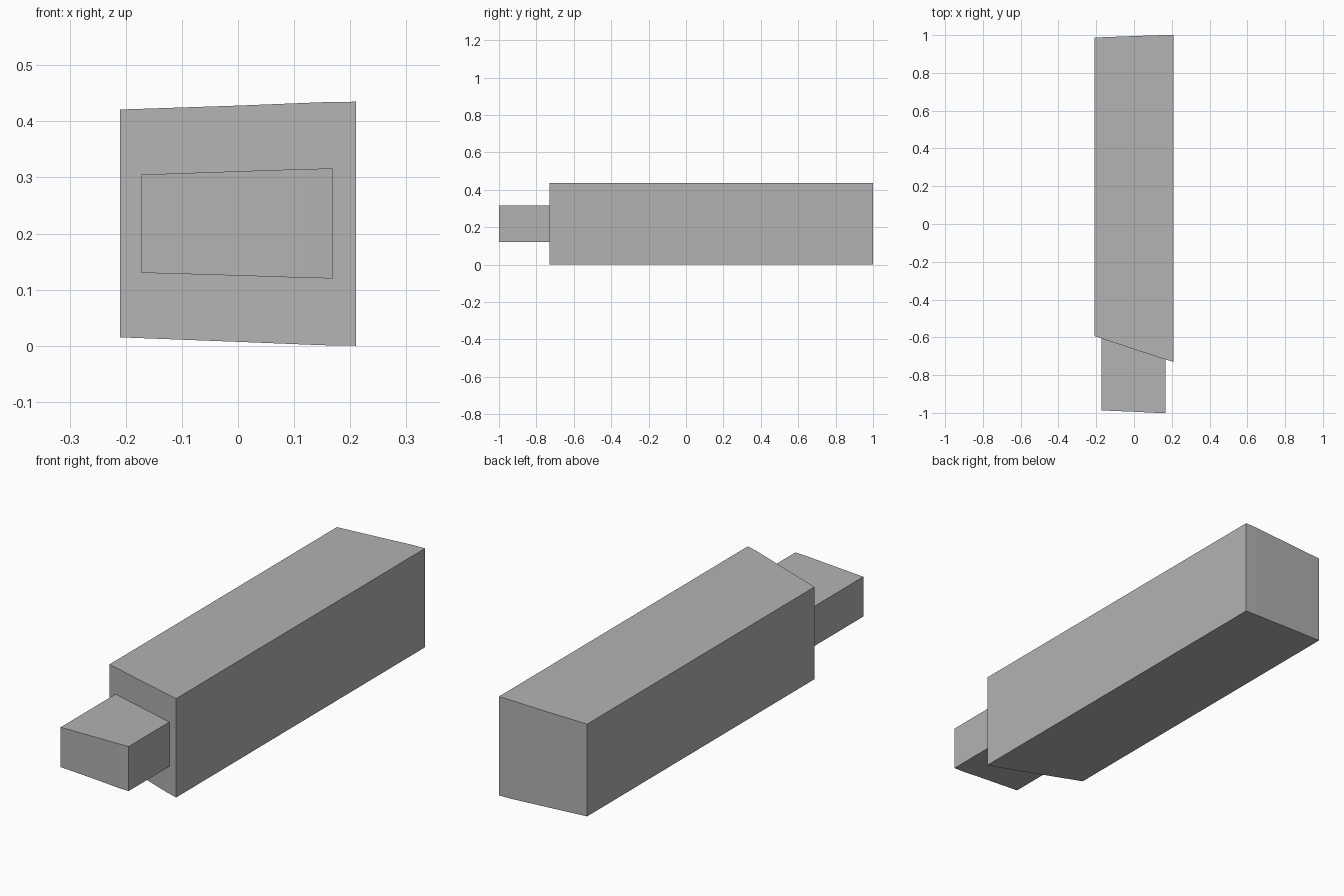
import bpy
import bmesh

cube = bpy.data.objects.get("Cube")
if cube:
    bpy.data.objects.remove(cube, do_unlink=True)

grey = bpy.data.materials.new("plain_grey")
grey.use_nodes = True
colour = (0.45, 0.45, 0.45, 1)
grey.diffuse_color = colour
grey.node_tree.nodes["Principled BSDF"].inputs["Base Color"].default_value = colour


def tapered_block(name, stations):
    """Loft rectangles across x; each station is x, front, back, bottom, top."""
    bm = bmesh.new()
    rings = [[bm.verts.new((x, y, z)) for y, z in
              ((front, low), (back, low), (back, high), (front, high))]
             for x, front, back, low, high in stations]
    for a, b in zip(rings, rings[1:]):
        for i in range(4):
            j = (i + 1) % 4
            bm.faces.new((a[i], a[j], b[j], b[i]))
    bm.faces.new(rings[0])
    bm.faces.new(rings[-1])
    bmesh.ops.recalc_face_normals(bm, faces=bm.faces)
    mesh = bpy.data.meshes.new(name)
    bm.to_mesh(mesh)
    bm.free()
    mesh.materials.append(grey)
    obj = bpy.data.objects.new(name, mesh)
    bpy.context.collection.objects.link(obj)
    return obj


# Long body with a slanted front and a slight taper towards the right
tapered_block("body", [
    (-0.21, -0.593, 0.987, 0.015, 0.421),
    (0.0, -0.663, 0.995, 0.007, 0.428),
    (0.15, -0.712, 1.0, 0.001, 0.434),
    (0.21, -0.73, 1.0, 0.0, 0.435),
])

# Small block seated in the slanted front
tapered_block("front_peg", [
    (-0.172, -0.987, -0.59, 0.13, 0.305),
    (0.0, -0.994, -0.65, 0.125, 0.311),
    (0.12, -1.0, -0.69, 0.121, 0.315),
    (0.168, -1.0, -0.705, 0.12, 0.316),
])
